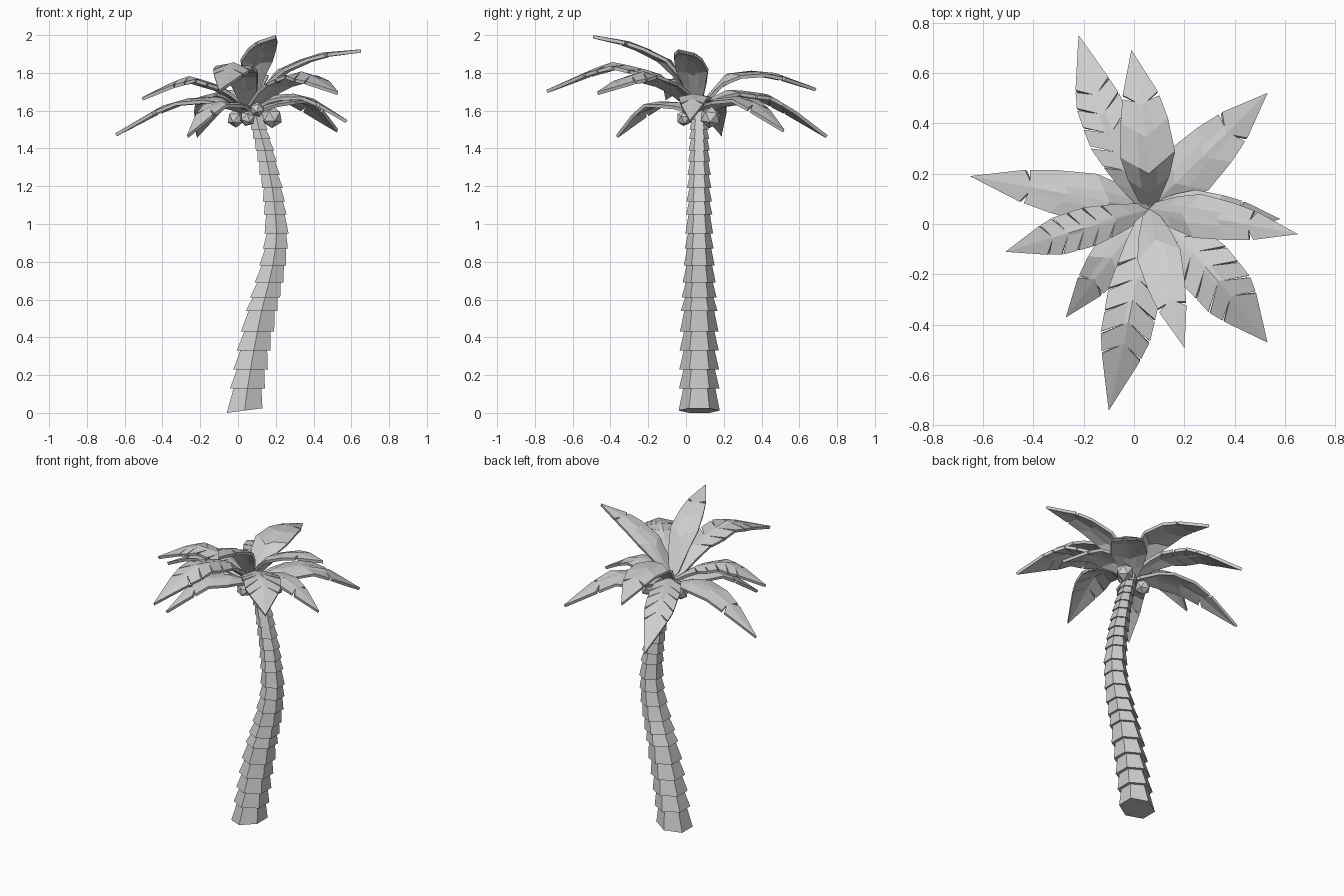
import bpy, bmesh, math
from mathutils import Vector, Matrix

if "Cube" in bpy.data.objects:
    bpy.data.objects.remove(bpy.data.objects["Cube"])

GREY = (0.62, 0.62, 0.62, 1)
grey = bpy.data.materials.new("plain grey")
grey.use_nodes = True
grey.diffuse_color = GREY
grey.node_tree.nodes["Principled BSDF"].inputs["Base Color"].default_value = GREY


def finish(name, bm):
    """Turn a bmesh into a flat-shaded object."""
    mesh = bpy.data.meshes.new(name)
    bm.to_mesh(mesh)
    bm.free()
    mesh.materials.append(grey)
    obj = bpy.data.objects.new(name, mesh)
    bpy.context.collection.objects.link(obj)
    return obj


def lerp_table(table, t):
    """Piecewise linear lookup in (key, value) pairs."""
    for (a, va), (b, vb) in zip(table, table[1:]):
        if t <= b:
            return va + (vb - va) * (t - a) / (b - a)
    return table[-1][1]


# Trunk: stacked six-sided collars, each flared at its lower rim
TRUNK_Y = 0.07
bend = [(0, .035), (.13, .05), (.34, .085), (.54, .125), (.69, .164), (.78, .184),
        (.87, .198), (.95, .204), (1.05, .198), (1.19, .182), (1.39, .143), (1.55, .1), (1.62, .08)]
taper = [(0, .109), (.43, .102), (.54, .097), (.87, .076), (1.2, .064), (1.5, .051), (1.62, .042)]
rims = [0, .13, .23, .33, .43, .54, .61, .69, .78, .87, .95, 1.05,
        1.12, 1.19, 1.26, 1.33, 1.39, 1.45, 1.5, 1.55, 1.62]


def ring(bm, z, radius, slope=0):
    cx = lerp_table(bend, z)
    verts = []
    for k in range(6):
        a = math.radians(90 + 60 * k)
        x = radius * math.cos(a)
        verts.append(bm.verts.new((cx + x, TRUNK_Y + radius * math.sin(a),
                                   z + slope * (x + radius * .866))))
    return verts


bm = bmesh.new()
for low, high in zip(rims, rims[1:]):
    radius = lerp_table(taper, low)
    bottom = ring(bm, low, radius, .13 if low == 0 else 0)
    top = ring(bm, high, radius * .78)
    for k in range(6):
        n = (k + 1) % 6
        bm.faces.new((bottom[k], bottom[n], top[n], top[k]))
    bm.faces.new(bottom[::-1])
    bm.faces.new(top)
finish("trunk", bm)

# Coconuts under the crown
nuts = [(-.01, .07, 1.56, .05), (.05, -.01, 1.56, .043),
        (.1, .02, 1.61, .043), (.18, .13, 1.565, .058)]
for i, (x, y, z, r) in enumerate(nuts):
    bm = bmesh.new()
    bmesh.ops.create_icosphere(bm, subdivisions=1, radius=r,
                               matrix=Matrix.Translation((x, y, z)) @ Matrix.Rotation(i, 4, 'X'))
    finish(f"coconut_{i + 1}", bm)

# Frond types: outline, lobe stops, stops that carry a slit, slit width, where slits end
CROWN = Vector((.06, .06, 0))
FEATHERED = ([(0, .35), (.14, .72), (.32, 1), (.55, .95), (.75, .6), (1, .01)],
             [0, .12, .23, .34, .45, .56, .67, 1], (2, 3, 4, 5, 6), .014, .15)
PLAIN = ([(0, .35), (.1, .75), (.22, 1), (.45, .86), (.65, .64), (1, .01)],
         [0, .1, .22, .45, .65, 1], (4,), .03, .35)


def frond(name, tip, heights, half_width, bow, style):
    outline, stops, slits, slit_width, slit_end = style
    run = Vector((tip[0], tip[1], 0)) - CROWN
    length = run.length
    side = Vector((-run.y, run.x, 0)).normalized()
    h0, h1, h2, h3 = heights
    rise = [(0, h0), (.25, h1), (.55, h2), (.8, (h2 * 4 + h3 * 5) / 9 + .015), (1, h3)]

    def point(t, f):
        """Point on the blade: t from base to tip, f from ridge to edge."""
        w = half_width * lerp_table(outline, t) * abs(f)
        s = min(1, t + .7 * w / length)
        p = CROWN + run * s + side * (math.copysign(w, f) + 4 * bow * s * (1 - s))
        p.z = lerp_table(rise, s) - .2 * w
        return p

    bm = bmesh.new()
    for sign in (1, -1):
        for i, (a, b) in enumerate(zip(stops, stops[1:])):
            gap = slit_width if i + 1 in slits else 0
            inner, edge = slit_end * sign, sign
            strip = [point(a, 0), point(b, 0), point(b, inner), point(a, inner)]
            lobe = [point(a, inner), point(b, inner), point(b - gap, edge), point(a, edge)]
            for quad in (strip, lobe):
                bm.faces.new([bm.verts.new(p) for p in quad[::sign]])
    bmesh.ops.remove_doubles(bm, verts=bm.verts, dist=.0005)
    obj = finish(name, bm)
    solid = obj.modifiers.new("thickness", 'SOLIDIFY')
    solid.thickness = .018
    solid.offset = -1


# Tip position, ridge heights from base to tip, half width, sideways bow, type
fronds = [
    ((-.22, .75), (1.63, 1.715, 1.69, 1.47), .095, .03, FEATHERED),
    ((-.01, .69), (1.62, 1.805, 1.815, 1.72), .11, -.02, PLAIN),
    ((.53, .52), (1.60, 1.67, 1.68, 1.50), .112, 0, PLAIN),
    ((.65, -.04), (1.63, 1.82, 1.895, 1.925), .088, .005, PLAIN),
    ((.58, .02), (1.60, 1.69, 1.69, 1.55), .09, 0, PLAIN),
    ((.53, -.47), (1.62, 1.75, 1.81, 1.70), .115, .015, FEATHERED),
    ((.2, -.49), (1.63, 1.87, 1.95, 2.0), .088, -.008, PLAIN),
    ((-.1, -.74), (1.62, 1.80, 1.86, 1.71), .105, .008, FEATHERED),
    ((-.27, -.37), (1.60, 1.65, 1.65, 1.47), .09, 0, PLAIN),
    ((-.51, -.11), (1.62, 1.73, 1.785, 1.67), .08, 0, FEATHERED),
    ((-.65, .19), (1.60, 1.68, 1.66, 1.48), .1, 0, PLAIN),
]
for i, spec in enumerate(fronds):
    frond(f"frond_{i + 1}", *spec)
